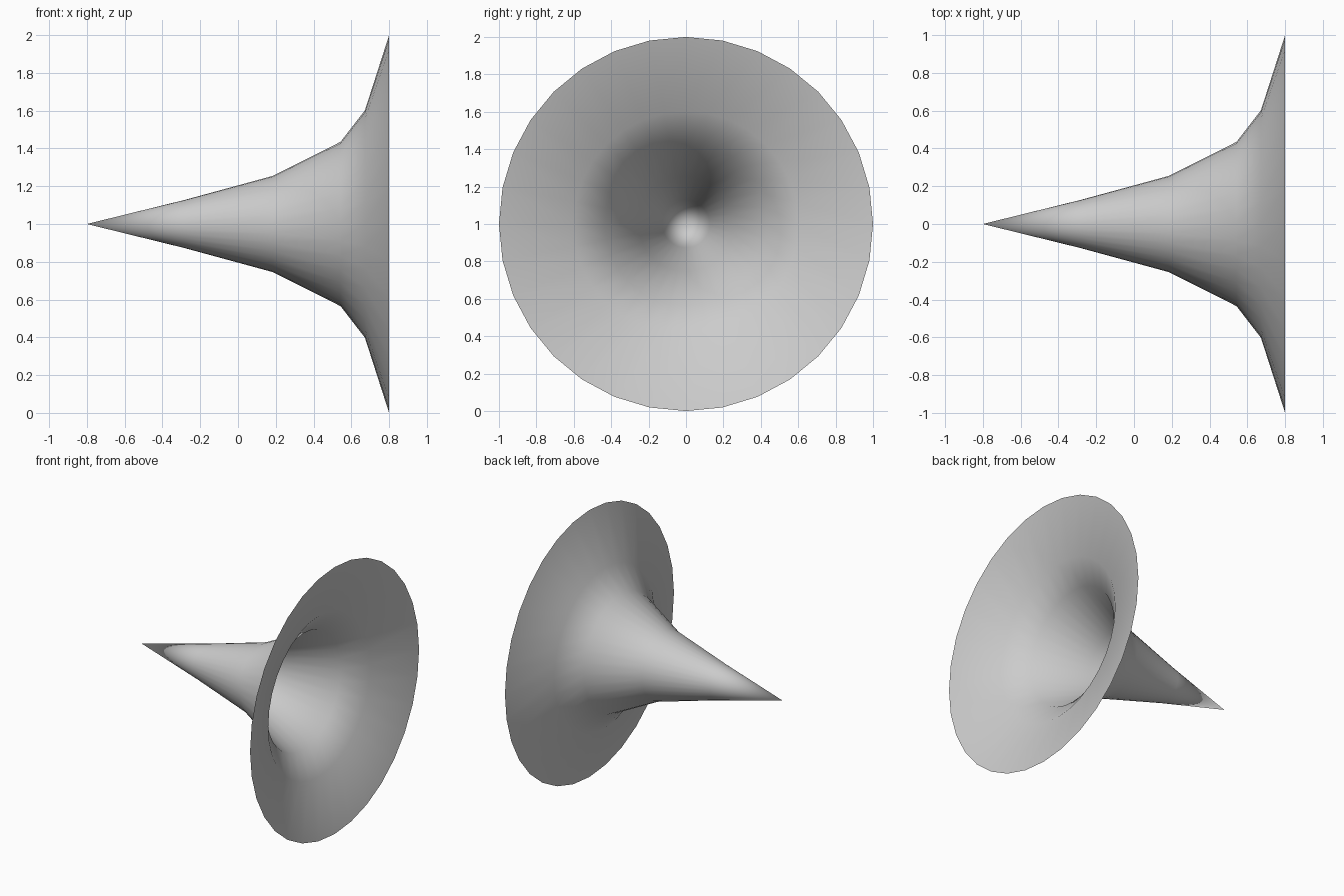
import bpy, bmesh
from math import sin, cos, pi

if "Cube" in bpy.data.objects:
    bpy.data.objects.remove(bpy.data.objects["Cube"])

SIDES = 32
AXIS_Z = 1.0
# Horn profile from throat to rim: (x, radius); the tip is a single point
TIP_X = -0.8
PROFILE = [(-0.284, 0.127), (0.185, 0.255), (0.543, 0.435), (0.672, 0.602), (0.8, 1.0)]

bm = bmesh.new()


def ring(x, r):
    return [bm.verts.new((x, r * sin(2 * pi * i / SIDES), AXIS_Z + r * cos(2 * pi * i / SIDES)))
            for i in range(SIDES)]


# Thin flared shell, open at the wide end
tip = bm.verts.new((TIP_X, 0, AXIS_Z))
rings = [ring(x, r) for x, r in PROFILE]
for i in range(SIDES):
    j = (i + 1) % SIDES
    bm.faces.new((tip, rings[0][i], rings[0][j]))
    for a, b in zip(rings, rings[1:]):
        bm.faces.new((a[i], b[i], b[j], a[j]))

# Outward normals, smooth all over
bm.normal_update()
if bm.faces[:][0].normal.x > 0:
    bmesh.ops.reverse_faces(bm, faces=bm.faces[:])
for f in bm.faces:
    f.smooth = True

mesh = bpy.data.meshes.new("horn_bell")
bm.to_mesh(mesh)
bm.free()
bpy.context.collection.objects.link(bpy.data.objects.new("horn_bell", mesh))
